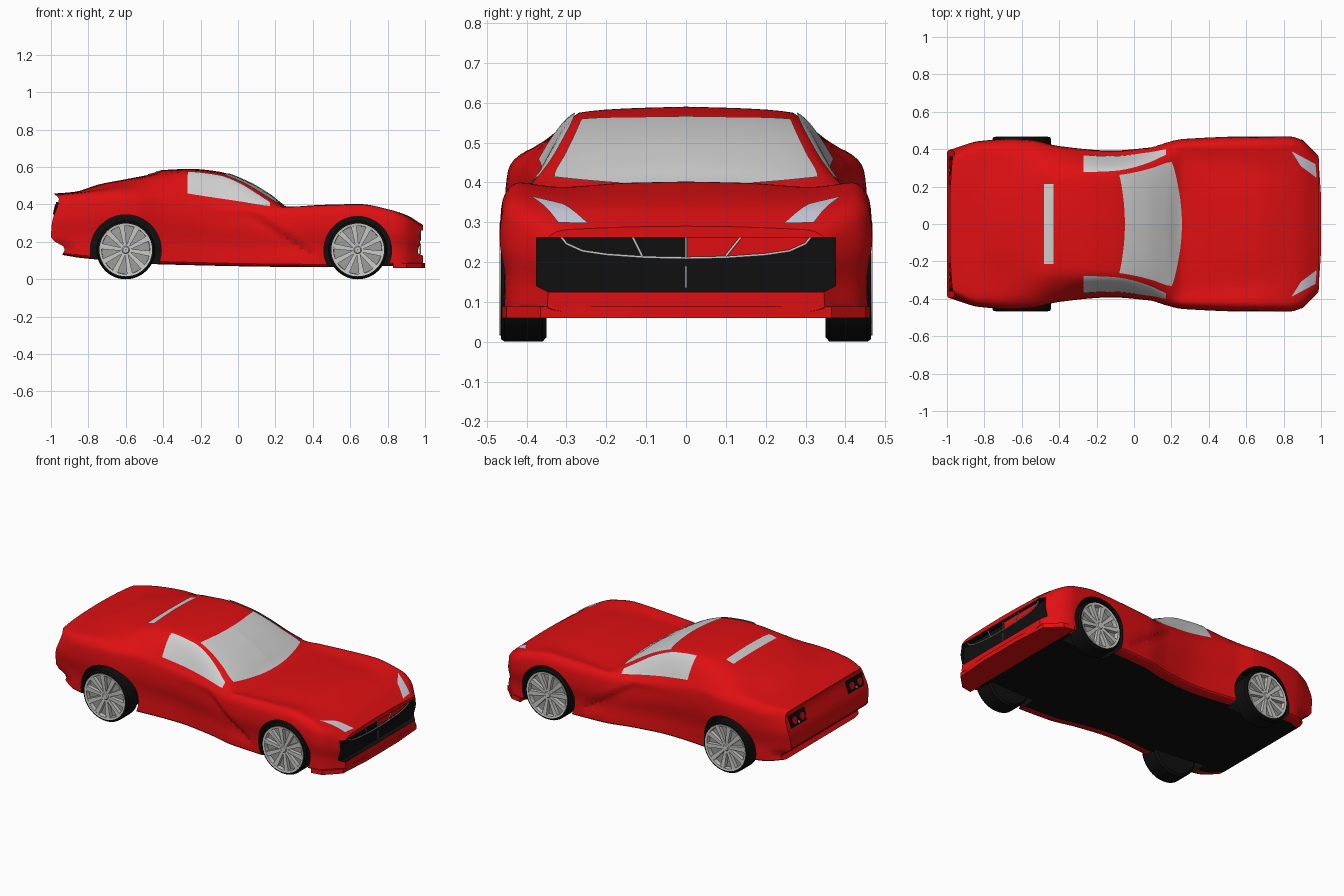
import bpy, bmesh, math
from mathutils import Vector, Matrix

if "Cube" in bpy.data.objects:
    bpy.data.objects.remove(bpy.data.objects["Cube"])


def mat(name, r, g, b):
    m = bpy.data.materials.new(name)
    m.diffuse_color = (r, g, b, 1)
    m.use_nodes = True
    m.node_tree.nodes["Principled BSDF"].inputs["Base Color"].default_value = m.diffuse_color
    return m


RED = mat("red_paint", 0.74, 0.005, 0.006)
BLACK = mat("black", 0.005, 0.005, 0.005)
GLASS = mat("pale_glass", 0.62, 0.62, 0.62)
LAMP = mat("headlight_lens", 0.62, 0.62, 0.74)
SILVER = mat("silver", 0.58, 0.58, 0.57)
GREY = mat("rim_grey", 0.34, 0.34, 0.33)


def make(name, verts, faces, mats, idx=None, smooth=True, recalc=True):
    me = bpy.data.meshes.new(name)
    me.from_pydata([tuple(v) for v in verts], [], faces)
    for m in mats:
        me.materials.append(m)
    if idx:
        for p, i in zip(me.polygons, idx):
            p.material_index = i
    if recalc:
        bm = bmesh.new()
        bm.from_mesh(me)
        bmesh.ops.recalc_face_normals(bm, faces=bm.faces)
        bm.to_mesh(me)
        bm.free()
    ob = bpy.data.objects.new(name, me)
    bpy.context.collection.objects.link(ob)
    if smooth:
        smooth_by_angle(ob)
    return ob


def smooth_by_angle(ob, deg=30):
    bpy.ops.object.select_all(action='DESELECT')
    ob.select_set(True)
    bpy.context.view_layer.objects.active = ob
    bpy.ops.object.shade_smooth_by_angle(angle=math.radians(deg))


def curve(keys, x):
    """Monotone cubic through (x, value) keys."""
    n = len(keys)
    if x <= keys[0][0]:
        return keys[0][1]
    if x >= keys[-1][0]:
        return keys[-1][1]
    sl = lambda k: (keys[k + 1][1] - keys[k][1]) / (keys[k + 1][0] - keys[k][0])

    def tan(k):
        if k == 0 or k == n - 1:
            return sl(min(k, n - 2))
        a, b = sl(k - 1), sl(k)
        return 0 if a * b <= 0 else 2 * a * b / (a + b)
    i = next(k for k in range(n - 1) if x <= keys[k + 1][0])
    h = keys[i + 1][0] - keys[i][0]
    u = (x - keys[i][0]) / h
    return ((1 + 2 * u) * (1 - u) ** 2 * keys[i][1] + u * (1 - u) ** 2 * h * tan(i)
            + u * u * (3 - 2 * u) * keys[i + 1][1] - u * u * (1 - u) * h * tan(i + 1))


# Lengthwise curves of the body
WIDTH = [(-.97, .395), (-.83, .443), (-.65, .455), (-.55, .45), (-.4, .417), (-.13, .395),
         (.08, .417), (.27, .455), (.62, .468), (.83, .468), (.885, .455), (.98, .37), (.99, .36)]
FLOOR = [(-.97, .13), (-.8, .11), (-.42, .08), (.45, .065), (.99, .075)]
BELT = [(-.97, .445), (-.6, .48), (-.42, .478), (-.27, .45), (0, .41), (.2, .385),
        (.45, .395), (.65, .4), (.8, .375), (.9, .337), (.99, .28)]
BELT_IN = [(-.97, .04), (-.6, .055), (-.27, .032), (.1, .034), (.5, .05), (.99, .05)]
EDGE_Y = [(-.97, .3), (-.8, .28), (-.4, .262), (-.27, .268), (-.1, .275), (0, .29),
          (.1, .315), (.2, .345), (.3, .34), (.8, .29), (.99, .22)]
EDGE_Z = [(-.97, .45), (-.8, .475), (-.6, .515), (-.42, .562), (-.27, .575), (-.1, .557),
          (0, .522), (.1, .468), (.2, .408), (.27, .38), (.65, .388), (.8, .37), (.9, .34), (.99, .285)]
TOP = [(-.97, .458), (-.87, .468), (-.74, .508), (-.6, .535), (-.45, .566), (-.41, .583),
       (-.25, .59), (-.1, .575), (.06, .517), (.17, .452), (.27, .388), (.45, .398),
       (.65, .402), (.8, .375), (.9, .343), (.99, .29)]
REAR = [(.13, .03), (.165, .045), (.22, -.03), (.3, -.025), (.43, .012), (.458, -.015)]


def surf(x, t):
    """Point on the +y half of the body: t=0 floor centre, 6 belt, 7 roof edge, 9 top centre."""
    w, zb, zs, ye = curve(WIDTH, x), curve(FLOOR, x), curve(BELT, x), curve(EDGE_Y, x)
    ze, zc, h = curve(EDGE_Z, x), curve(TOP, x), zs - zb
    pts = [(0, zb), (w - .07, zb), (w - .012, zb + .015), (w - .014, zb + .3 * h), (w, zb + .62 * h),
           (w - .008, zb + .87 * h), (w - curve(BELT_IN, x), zs), (ye, ze),
           (ye * .5, ze + .75 * (zc - ze)), (0, zc)]
    y = curve([(i, p[0]) for i, p in enumerate(pts)], t)
    z = curve([(i, p[1]) for i, p in enumerate(pts)], t)
    # door scoop behind a slanted crease
    d = (.4 - x) - (z - .15) * 1.5
    if 1.9 < t < 6 and d > 0 and .12 < z < .36:
        y -= .022 * min(d / .03, 1) * math.exp(-d / .16) * math.sin(math.pi * (z - .12) / .24) ** .5
    # bulged tail
    x += curve(REAR, z) * max(0, min(1, (-.86 - x) / .11))
    return Vector((x, y, z))


# Body shell
S, NX = 4, 130
N = 9 * S
ring = 2 * N
verts, faces, idx = [], [], []
for i in range(NX + 1):
    half = [surf(-.97 + 1.96 * i / NX, j / S) for j in range(N + 1)]
    verts += half + [Vector((p.x, -p.y, p.z)) for p in half[N - 1:0:-1]]
for i in range(NX):
    for k in range(ring):
        a, b = i * ring + k, i * ring + (k + 1) % ring
        faces.append((a, b, b + ring, a + ring))
        idx.append(1 if k < S or k >= ring - S else 0)
for base in (0, NX * ring):
    for j in range(N):
        f = [j, j + 1, (ring - j - 1) % ring, (ring - j) % ring]
        faces.append([base + v for v in dict.fromkeys(f)])
        idx.append(0)
body = make("body_shell", verts, faces, [RED, BLACK], idx, smooth=False)

# Cutters for wheel arches and grille mouth
WHEELS = [(-.6, .19), (.64, .181)]
bm = bmesh.new()
for x, r in WHEELS:
    for s in (-1, 1):
        bmesh.ops.create_cone(bm, cap_ends=True, segments=48, radius1=r, radius2=r, depth=.32,
                              matrix=Matrix.Translation((x, s * .47, .155)) @ Matrix.Rotation(math.pi / 2, 4, 'X'))
mouth = [(.375, .262), (.375, .14), (.345, .125), (-.345, .125), (-.375, .14), (-.375, .262)]
f = bm.faces.new([bm.verts.new((.955, y, z)) for y, z in mouth])
ext = bmesh.ops.extrude_face_region(bm, geom=[f])
bmesh.ops.translate(bm, vec=(.2, 0, 0), verts=[v for v in ext["geom"] if isinstance(v, bmesh.types.BMVert)])
bmesh.ops.recalc_face_normals(bm, faces=bm.faces)
for f in bm.faces:
    f.material_index = 1
me = bpy.data.meshes.new("cutter")
bm.to_mesh(me)
bm.free()
me.materials.append(RED)
me.materials.append(BLACK)
cutter = bpy.data.objects.new("cutter", me)
bpy.context.collection.objects.link(cutter)
cutter.hide_render = True
mod = body.modifiers.new("openings", 'BOOLEAN')
mod.operation, mod.solver, mod.object = 'DIFFERENCE', 'EXACT', cutter
bpy.context.view_layer.objects.active = body
bpy.ops.object.modifier_apply(modifier=mod.name)
bpy.data.objects.remove(cutter)
smooth_by_angle(body)


# Glass and lamps: thin sheets lying just above the body surface
def patch(name, fn, material, nu=14, nv=10, off=.004):
    verts, faces = [], []
    for s in (1, -1):
        base = len(verts)
        for i in range(nu + 1):
            for j in range(nv + 1):
                x, t = fn(i / nu, j / nv)
                t = min(t, 9)
                a = surf(x, t)
                n = (surf(x, t) - surf(x, t - .02)).cross(surf(x + .002, t) - a).normalized()
                p = a + n * off
                if t > 8.999:
                    p.y = 0
                verts.append((p.x, s * p.y, p.z))
        for i in range(nu):
            for j in range(nv):
                a = base + i * (nv + 1) + j
                q = (a, a + 1, a + nv + 2, a + nv + 1)
                faces.append(q if s > 0 else q[::-1])
    make(name, verts, faces, [material], recalc=False)


def lamp(u, v):
    c = [Vector(p) for p in ((.84, .39), (.968, .32), (.975, .245), (.89, .31))]
    x, y = c[0].lerp(c[1], u).lerp(c[3].lerp(c[2], u), v)
    lo, hi = 6, 9
    for _ in range(25):
        m = (lo + hi) / 2
        lo, hi = (m, hi) if surf(x, m).y > y else (lo, m)
    return x, lo


def screen(u, v):
    e = (1 - v) ** 2
    return (-.05 - .03 * e) * (1 - u) + (.255 - .055 * e) * u, 7.13 + 1.87 * v


patch("windscreen", screen, GLASS)
patch("rear_window", lambda u, v: (-.48 + .052 * u, 7.38 + 1.62 * v), GLASS, nu=6)
patch("side_windows", lambda u, v: (-.27 + .44 * u, 6.08 + (.86 - .3 * u ** 4) * v), GLASS)
patch("headlights", lamp, LAMP, nu=8, nv=4)


# Front splitter lip
plan = [(.83, .462), (.9, .45), (.985, .365), (1, .15), (1, -.15), (.985, -.365), (.9, -.45), (.83, -.462)]
n = len(plan)
make("front_lip", [(x, y, z) for z in (.06, .088) for x, y in plan],
     [list(range(n)), list(range(n, 2 * n))] + [(i, (i + 1) % n, n + (i + 1) % n, n + i) for i in range(n)],
     [RED], smooth=False)

# Grille trim bars and the red infill behind one half
arc = [(0, .21), (.1, .212), (.2, .219), (.26, .228), (.3, .246), (.315, .265)]
bars = [[(-y, z) for y, z in arc[:0:-1]] + arc, [(0, .268), (0, .21)], [(0, .19), (0, .135)],
        [(.14, .265), (.1, .215)], [(-.135, .265), (-.11, .215)]]
cu = bpy.data.curves.new("grille_bars", 'CURVE')
cu.dimensions, cu.bevel_depth, cu.bevel_resolution = '3D', .0035, 1
for b in bars:
    sp = cu.splines.new('POLY')
    sp.points.add(len(b) - 1)
    for p, (y, z) in zip(sp.points, b):
        p.co = (.975, y, z, 1)
cu.materials.append(SILVER)
bpy.context.collection.objects.link(bpy.data.objects.new("grille_bars", cu))
make("grille_infill", [(.968, y, z) for y, z in arc + [(0, .265)]], [list(range(7))], [RED],
     smooth=False, recalc=False)


# Wheels: lathed tyre and rim with spokes (axis along y, outside at +y before mirroring)
def lathe(profile, seg=48):
    k = len(profile)
    v = [(r * math.cos(a), y, r * math.sin(a)) for a in (2 * math.pi * i / seg for i in range(seg)) for r, y in profile]
    f = [(i * k + j, i * k + j + 1, (i + 1) % seg * k + j + 1, (i + 1) % seg * k + j)
         for i in range(seg) for j in range(k - 1)]
    return v, f


def wheel(x, s, tag):
    at = lambda vs: [(x + p[0], s * (.405 + p[1]), .157 + p[2]) for p in vs]
    v, f = lathe([(.001, -.055), (.145, -.055), (.157, -.045), (.157, .05), (.15, .06), (.138, .06), (.138, .03), (.001, .03)])
    make(tag + "_tyre", at(v), f, [BLACK])
    v, f = lathe([(.001, .037), (.128, .034), (.129, .061), (.141, .063), (.141, .03), (.001, .03)])
    make(tag + "_rim", at(v), f, [SILVER, GREY], [1 if i % 5 == 0 else 0 for i in range(len(f))])
    v, f = lathe([(.001, .06), (.016, .06), (.024, .052), (.024, .035), (.001, .035)], 20)
    for i in range(10):  # tapered spokes
        m = Matrix.Rotation(2 * math.pi * i / 10 + .15, 3, 'Y')
        b = len(v)
        v += [tuple(m @ Vector((r, y, q * w))) for r, w, y0 in ((.015, .008, .055), (.13, .015, .06))
              for y in (.036, y0) for q in (-1, 1)]
        f += [tuple(b + k for k in q) for q in ((0, 1, 3, 2), (4, 6, 7, 5), (0, 4, 5, 1), (2, 3, 7, 6), (0, 2, 6, 4), (1, 5, 7, 3))]
    make(tag + "_spokes", at(v), f, [SILVER])


for (x, _), end in zip(WHEELS, ("rear", "front")):
    for s, side in ((-1, "right"), (1, "left")):
        wheel(x, s, end + "_" + side)

# Tail lamps: black panel with two round red lamps and a small pale one
for s, side in ((-1, "right"), (1, "left")):
    frame = Matrix.Translation((-.97, s * .285, .375)) @ Matrix.Rotation(.22, 4, 'Y')
    bm = bmesh.new()
    bmesh.ops.create_cube(bm, size=1, matrix=frame @ Matrix.Diagonal((.02, .15, .075, 1)))
    for k, (y, z, r) in enumerate(((-.038, 0, .022), (.038, 0, .022), (0, -.022, .008))):
        old = set(bm.faces)
        bmesh.ops.create_cone(bm, cap_ends=True, segments=20, radius1=r, radius2=r, depth=.028,
                              matrix=frame @ Matrix.Translation((0, y, z)) @ Matrix.Rotation(math.pi / 2, 4, 'Y'))
        for f in set(bm.faces) - old:
            f.material_index = 2 if k == 2 else 1
    me = bpy.data.meshes.new("tail_lamp_" + side)
    bm.to_mesh(me)
    bm.free()
    for m in (BLACK, RED, LAMP):
        me.materials.append(m)
    bpy.context.collection.objects.link(bpy.data.objects.new("tail_lamp_" + side, me))
